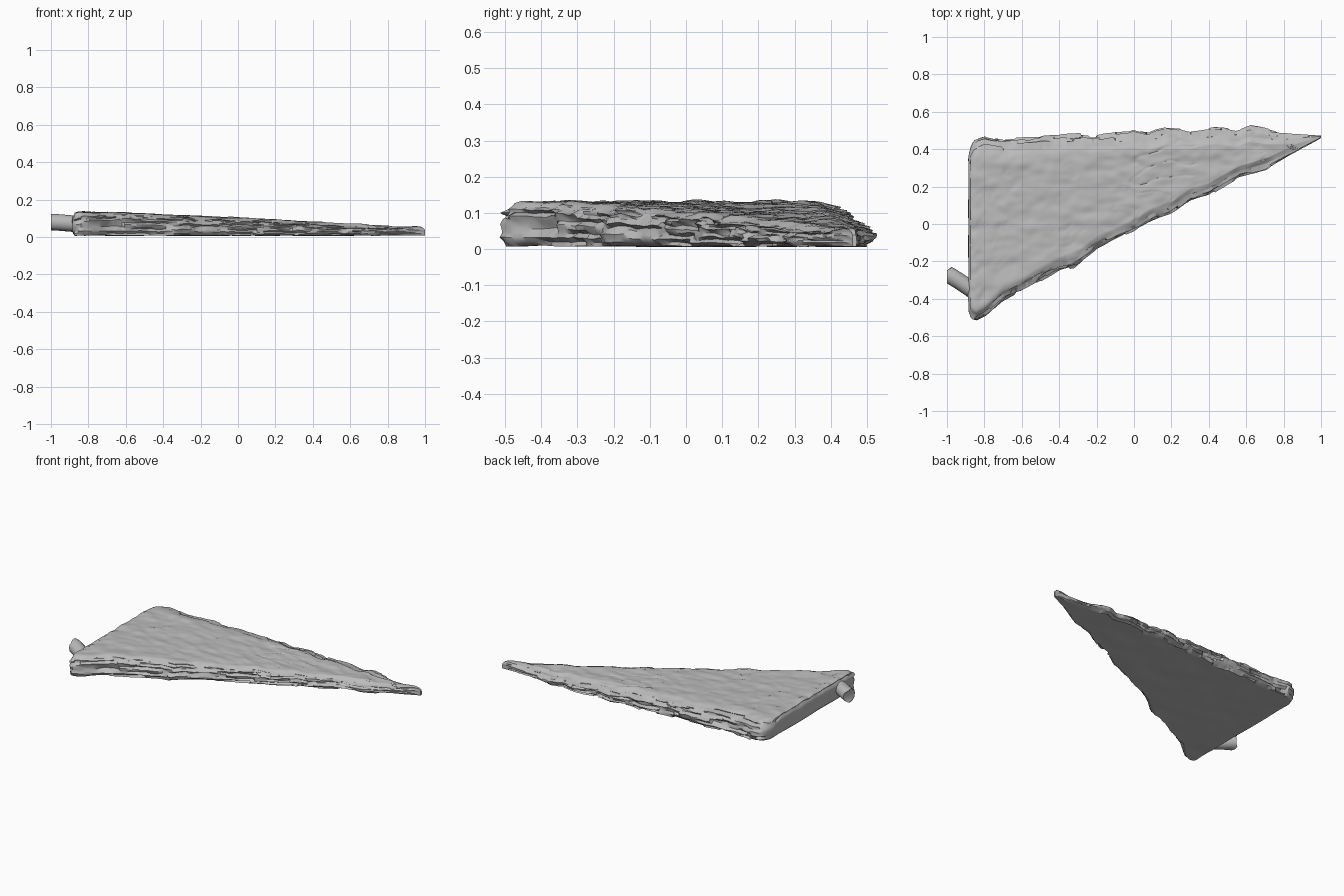
import bpy, bmesh
from mathutils import Vector, noise

if "Cube" in bpy.data.objects:
    bpy.data.objects.remove(bpy.data.objects["Cube"])

stone = bpy.data.materials.new("stone grey")
stone.use_nodes = True
GREY = (0.5, 0.5, 0.5, 1)
stone.diffuse_color = GREY
stone.node_tree.nodes["Principled BSDF"].inputs["Base Color"].default_value = GREY

# Plan outline: long worn front edge and nearly straight back edge, as (x, y)
FRONT = [(-.885, -.47), (-.87, -.5), (-.84, -.51), (-.8, -.49), (-.7, -.4), (-.6, -.35),
         (-.4, -.235), (-.32, -.22), (-.2, -.125), (0, -.03), (.1, .03), (.2, .065),
         (.3, .135), (.4, .165), (.56, .26), (.7, .3), (.8, .355), (1, .46)]
BACK = [(-.885, .36), (-.87, .42), (-.85, .445), (-.8, .463), (-.7, .445), (-.3, .473),
        (-.24, .462), (0, .49), (.08, .475), (.18, .506), (.3, .485), (.44, .506),
        (.55, .487), (.62, .515), (.8, .482), (1, .472)]
TOP = [(-.885, .122), (-.85, .133), (-.6, .127), (0, .102), (.6, .07), (.85, .055),
       (.95, .06), (.985, .055), (1, .04)]


def along(pts, x):
    for (a, p), (b, q) in zip(pts, pts[1:]):
        if x <= b:
            return p + (q - p) * max(0, (x - a) / (b - a))
    return pts[-1][1]


def bumps(x, y, z, seed=0):
    return noise.noise(Vector((x + seed, y + seed, z)))


def block(cuts):
    """Unit box from 0 to 1, evenly cut along each axis."""
    bm = bmesh.new()
    bmesh.ops.create_cube(bm, size=1)
    bmesh.ops.translate(bm, vec=(.5, .5, .5), verts=bm.verts)
    for axis, n in enumerate(cuts):
        edges = [e for e in bm.edges
                 if abs(e.verts[0].co[axis] - e.verts[1].co[axis]) > .5]
        bmesh.ops.subdivide_edges(bm, edges=edges, cuts=n)
    return bm


# Rough stone wedge, shaped from the box
bm = block((169, 55, 9))
for vert in bm.verts:
    u, v, w = vert.co
    x = -.885 + 1.885 * u
    lo, hi, top = along(FRONT, x), along(BACK, x), along(TOP, x)
    width = hi - lo
    thin = min(1, width / .2)

    # Rounded long edges, with a broad chamfer along the back
    under = max(0, .25 - w) / .25
    over = max(0, w - .5) / .5
    lo += thin * (.012 * under ** 2 + .02 * over ** 2)
    hi -= thin * (.02 * under ** 2 + .045 * over ** 2)
    y = lo + (hi - lo) * v

    # Chipped, layered ledges on the two long walls
    if (v < .001 or v > .999) and 0 < u < 1:
        row = round(w * 9)
        chip = noise.cell(Vector((x * 9 + row * .37, row + .5, v * 5 + .5)))
        chip = .016 * chip + .007 * bumps(x * 14, w * 9, v * 5)
        y += chip * thin * (1 if v < .5 else -1)

    # Undulating top, falling off toward its edges
    rim = min(v, 1 - v) * width
    z = .008 + (top - .008) * w
    z += w * thin * (.006 * bumps(x * 7, y * 14, 0) + .004 * bumps(x * 17, y * 26, 0, 5))
    z -= w ** 4 * thin * .014 * max(0, 1 - rim / .04)
    z += (1 - w) * .004 * bumps(x * 6, y * 9, 2)
    z += .006 * thin * w * (1 - w) * 4 * bumps(x * 20, y * 20, w * 4, 9)

    # Softened flat end
    if u < .001:
        x += .012 * max(under, max(0, w - .8) / .2) ** 2 + .003 * bumps(0, y * 9, w * 3)
    vert.co = (x, y, max(z, .002))

# Scattered shallow cracks across the top
bm.normal_update()
for vert in bm.verts:
    if vert.normal.z > .8:
        x, y = vert.co.x, vert.co.y
        crease = abs(bumps(x * 6, y * 12, 7))
        if bumps(x * 3, y * 3, 4) > 0 and crease < .05:
            vert.co.z -= .003

mesh = bpy.data.meshes.new("stone_wedge")
bmesh.ops.recalc_face_normals(bm, faces=bm.faces)
bm.to_mesh(mesh)
bm.free()
wedge = bpy.data.objects.new("stone_wedge", mesh)
bpy.context.collection.objects.link(wedge)

# Short bent peg leaving the flat end
curve = bpy.data.curves.new("bent_peg", "CURVE")
curve.dimensions = "3D"
curve.bevel_depth = .044
curve.bevel_resolution = 4
curve.use_fill_caps = True
path = [(-.998, -.268, .08), (-.975, -.28, .079), (-.94, -.302, .076), (-.84, -.37, .068)]
spline = curve.splines.new("POLY")
spline.points.add(len(path) - 1)
for point, co in zip(spline.points, path):
    point.co = (*co, 1)
temp = bpy.data.objects.new("peg_path", curve)
peg_mesh = bpy.data.meshes.new_from_object(temp)
bpy.data.objects.remove(temp)
# Square the open end off against the end plane
for vert in peg_mesh.vertices:
    if vert.co.x < -.96 and vert.co.x < -.986 + .03 * (vert.co.y + .268):
        vert.co.x = -1
    elif vert.co.x < -1:
        vert.co.x = -1
peg = bpy.data.objects.new("bent_peg", peg_mesh)
bpy.context.collection.objects.link(peg)

# Shared colour and shading
for obj in (wedge, peg):
    obj.data.materials.clear()
    obj.data.materials.append(stone)
    bpy.ops.object.select_all(action="DESELECT")
    obj.select_set(True)
    bpy.context.view_layer.objects.active = obj
    bpy.ops.object.shade_smooth_by_angle(angle=.7)
